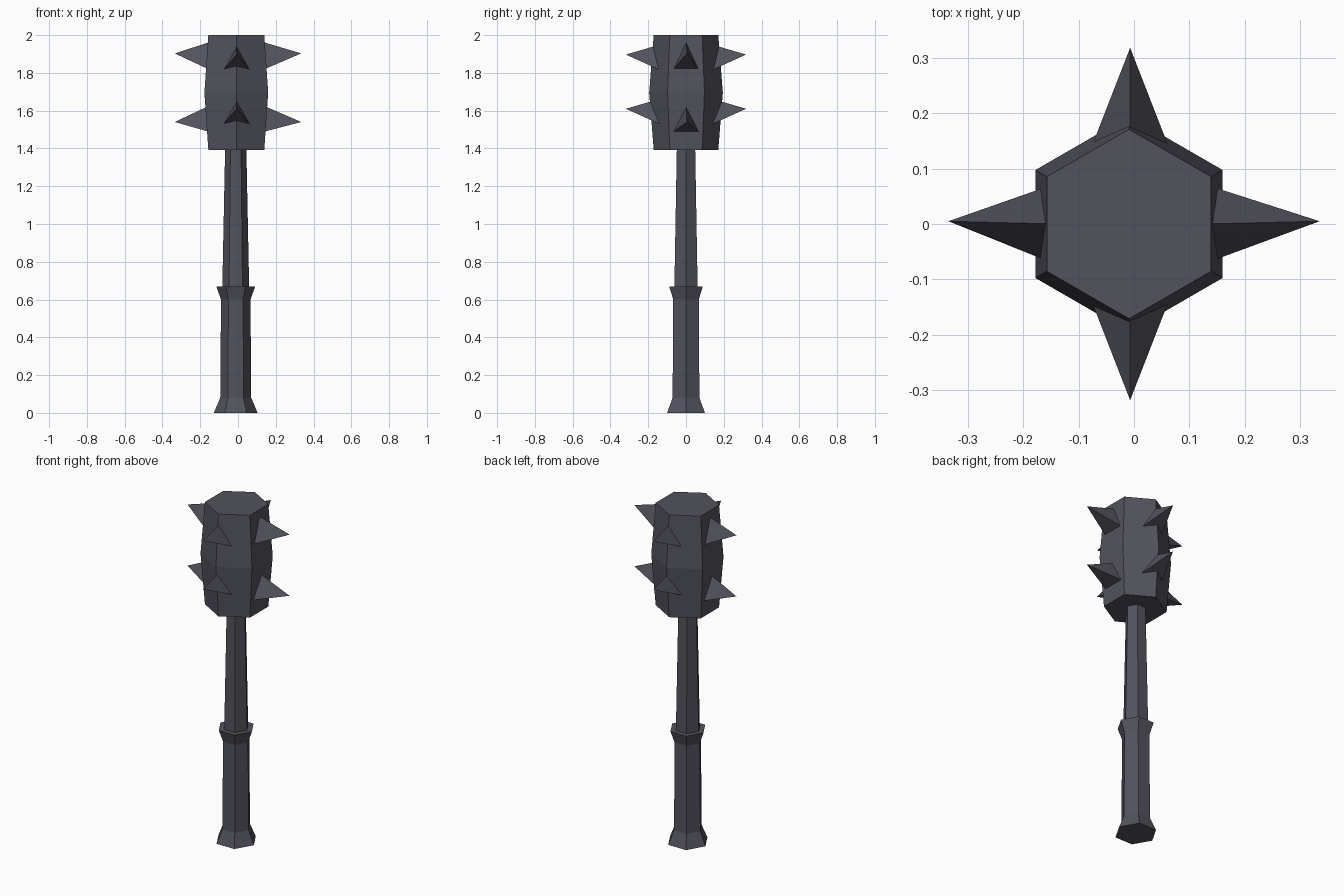
import bpy, bmesh, math

if "Cube" in bpy.data.objects:
    bpy.data.objects.remove(bpy.data.objects["Cube"])

metal = bpy.data.materials.new("dark grey metal")
metal.diffuse_color = (0.085, 0.085, 0.11, 1)
metal.use_nodes = True
metal.node_tree.nodes["Principled BSDF"].inputs["Base Color"].default_value = metal.diffuse_color


def finish(bm, name):
    bmesh.ops.recalc_face_normals(bm, faces=bm.faces)
    me = bpy.data.meshes.new(name)
    bm.to_mesh(me)
    bm.free()
    me.materials.append(metal)
    ob = bpy.data.objects.new(name, me)
    bpy.context.collection.objects.link(ob)
    return ob


def hex_lathe(name, profile, cx, start):
    """Capped six-sided column from (radius, z) rings."""
    bm = bmesh.new()
    rings = []
    for r, z in profile:
        angles = [math.radians(start + 60 * i) for i in range(6)]
        rings.append([bm.verts.new((cx + r * math.cos(a), r * math.sin(a), z)) for a in angles])
    for lo, hi in zip(rings, rings[1:]):
        for i in range(6):
            j = (i + 1) % 6
            bm.faces.new((lo[i], lo[j], hi[j], hi[i]))
    bm.faces.new(rings[0])
    bm.faces.new(rings[-1])
    return finish(bm, name)


def spike(name, direction, centre, base, tip, side_shift, z, top, bottom, half):
    """Three-sided spike, ridge up, with its base sunk in the head."""
    dx, dy = direction
    cx, cy = centre

    def point(out, side, height):
        return (cx + dx * out - dy * side, cy + dy * out + dx * side, height)

    bm = bmesh.new()
    a = bm.verts.new(point(base, 0, z + top))
    b = bm.verts.new(point(base, -half, z - bottom))
    c = bm.verts.new(point(base, half, z - bottom))
    t = bm.verts.new(point(tip, side_shift, z))
    for f in ((a, b, c), (a, b, t), (b, c, t), (c, a, t)):
        bm.faces.new(f)
    return finish(bm, name)


# Handle: flared pommel, grip, collar and tapering shaft
hex_lathe("handle", [(0.116, 0), (0.082, 0.08), (0.078, 0.60), (0.103, 0.67),
                     (0.071, 0.67), (0.056, 1.41)], -0.012, 0)

# Head: bulging hexagonal block
hex_lathe("head", [(0.171, 1.393), (0.195, 1.695), (0.171, 2.0)], -0.009, 30)

# Spikes on the left and right flats
for s, side in ((1, "right"), (-1, "left")):
    base = 0.12 if s > 0 else 0.138
    spike("upper_spike_" + side, (s, 0), (0, 0), base, 0.335, 0.005 * s, 1.903, 0.064, 0.092, 0.074)
    spike("lower_spike_" + side, (s, 0), (0, 0), base, 0.335, 0.005 * s, 1.54, 0.093, 0.056, 0.074)

# Spikes on the front and back corners
for s, side in ((-1, "front"), (1, "back")):
    for level, z in (("upper", 1.897), ("lower", 1.61)):
        spike(f"{level}_spike_{side}", (0, s), (-0.007, 0), 0.12, 0.318, 0, z, 0.058, 0.09, 0.077)
